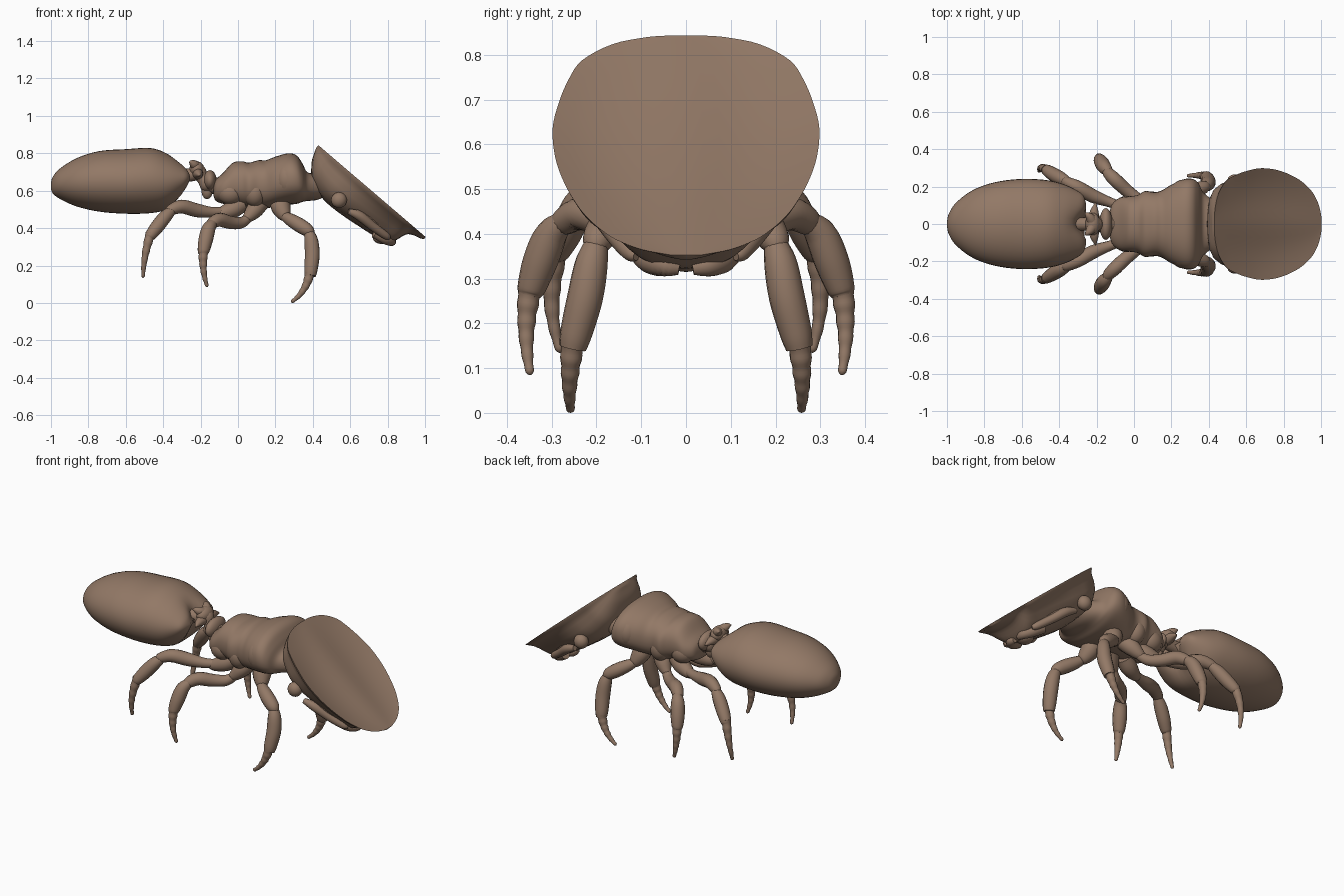
import bpy, bmesh, math
from mathutils import Vector

brown = bpy.data.materials.new("warm brown")
brown.diffuse_color = (0.29, 0.19, 0.133, 1)


def finish(name, bm, angle=50):
    bmesh.ops.recalc_face_normals(bm, faces=bm.faces)
    me = bpy.data.meshes.new(name)
    bm.to_mesh(me)
    bm.free()
    ob = bpy.data.objects.new(name, me)
    bpy.context.collection.objects.link(ob)
    me.materials.append(brown)
    bpy.ops.object.select_all(action='DESELECT')
    ob.select_set(True)
    bpy.context.view_layer.objects.active = ob
    bpy.ops.object.shade_smooth_by_angle(angle=math.radians(angle))
    return ob


def smooth_rows(rows, n):
    """Spline through rows of numbers."""
    out = []
    for i in range(len(rows) - 1):
        p = [Vector(rows[min(max(i + k, 0), len(rows) - 1)]) for k in (-1, 0, 1, 2)]
        for s in range(n):
            t = s / n
            out.append(p[1] + 0.5 * t * (p[2] - p[0] + t * (2 * p[0] - 5 * p[1] + 4 * p[2] - p[3]
                       + t * (3 * (p[1] - p[2]) + p[3] - p[0]))))
    return out + [Vector(rows[-1])]


def skin(name, rings, angle=50):
    bm = bmesh.new()
    vr = [[bm.verts.new(p) for p in r] for r in rings]
    for a, b in zip(vr, vr[1:]):
        for i in range(len(a)):
            j = (i + 1) % len(a)
            bm.faces.new((a[i], a[j], b[j], b[i]))
    bm.faces.new(vr[0])
    bm.faces.new(vr[-1])
    return finish(name, bm, angle)


def body(name, rows, power=1.0, notch=0.0, n=5, sides=40):
    """Loft along x from rows of (x, top, bottom, half width); notch dents the +x end."""
    rings = []
    for x, t, b, w in smooth_rows(rows, n):
        w = max(w, 0.004)
        ring = []
        for k in range(sides):
            c, s = math.cos(2 * math.pi * k / sides), math.sin(2 * math.pi * k / sides)
            c, s = (math.copysign(abs(v) ** power, v) for v in (c, s))
            y = w * c
            near = max(0, min(1, (x + .42) / .16)) ** 2
            ring.append((x - notch * near * math.exp(-(y / .06) ** 2), y,
                         (t + b) / 2 + (t - b) / 2 * s))
        rings.append(ring)
    return skin(name, rings)


def tube(name, rows, n=5, sides=14):
    """Round tube through rows of (x, y, z, radius)."""
    vecs = smooth_rows(rows, n)
    pts = [v.to_3d() for v in vecs]
    rings = []
    for i, p in enumerate(pts):
        d = (pts[min(i + 1, len(pts) - 1)] - pts[max(i - 1, 0)]).normalized()
        u = d.cross(Vector((0.3, 1, 0.1))).normalized()
        v = d.cross(u)
        r = max(vecs[i][3], 0.002)
        rings.append([p + r * (u * math.cos(a) + v * math.sin(a))
                      for a in (2 * math.pi * k / sides for k in range(sides))])
    return skin(name, rings)


def ball(name, loc, size):
    bm = bmesh.new()
    bmesh.ops.create_uvsphere(bm, u_segments=24, v_segments=14, radius=1)
    for v in bm.verts:
        v.co = Vector(loc) + Vector([a * b for a, b in zip(v.co, size)])
    return finish(name, bm)


def both(fn, name, data, *rest):
    """Make a left and a right copy across y = 0."""
    for side, s in (("right", -1), ("left", 1)):
        if isinstance(data, list):
            fn(side + "_" + name, [(x, s * y, z, r) for x, y, z, r in data], *rest)
        else:
            fn(side + "_" + name, (data[0], s * data[1], data[2]), *rest)


# Abdomen with a dented front
body("abdomen", [(-1, .64, .61, .01), (-.99, .675, .585, .055), (-.95, .72, .555, .115),
                 (-.86, .775, .515, .182), (-.74, .812, .488, .224), (-.6, .822, .477, .241),
                 (-.47, .828, .48, .235), (-.38, .80, .50, .214), (-.31, .76, .555, .182),
                 (-.27, .725, .61, .15), (-.25, .69, .65, .09)], 1, .05)

# Waist: two nodes with spikes
tube("waist", [(-.34, 0, .68, .04), (-.25, 0, .685, .035), (-.215, 0, .70, .045), (-.19, 0, .67, .035),
               (-.16, 0, .645, .055), (-.13, 0, .63, .045), (-.09, 0, .62, .06)])
ball("front_waist_node", (-.15, 0, .655), (.035, .085, .055))
ball("rear_waist_node", (-.22, 0, .715), (.04, .06, .042))
both(tube, "waist_spike", [(-.22, .01, .725, .03), (-.235, .035, .74, .024), (-.25, .05, .75, .014),
                           (-.26, .06, .752, .002)])
both(tube, "waist_side_spike", [(-.215, .02, .69, .03), (-.212, .07, .69, .022), (-.205, .115, .68, .002)])
ball("waist_keel", (-.165, 0, .6), (.03, .03, .045))

# Thorax
body("thorax", [(-.13, .63, .57, .06), (-.118, .66, .545, .105), (-.08, .695, .53, .138),
                (-.03, .748, .52, .147), (.02, .757, .515, .155), (.06, .75, .51, .176),
                (.11, .763, .505, .17), (.15, .763, .505, .18), (.2, .782, .515, .21),
                (.27, .80, .525, .24), (.315, .787, .53, .24), (.345, .745, .54, .218),
                (.37, .70, .545, .17), (.42, .69, .55, .13), (.47, .68, .57, .1)], .88)
both(ball, "thorax_shoulder", (.265, .14, .66), (.08, .098, .1))
both(ball, "thorax_side_plate", (.09, .11, .59), (.06, .065, .075))
both(ball, "thorax_rear_plate", (-.04, .085, .59), (.07, .065, .065))

# Head: dished shield above, skull below that narrows toward the jaws
O, U, N = Vector((.43, 0, .843)), Vector((.76, 0, -.65)), Vector((.65, 0, .76))
stations = [(0, .04, .02), (.006, .09, .035), (.03, .165, .09), (.085, .232, .155), (.15, .262, .19),
            (.23, .284, .205), (.32, .298, .203), (.42, .292, .192), (.51, .271, .18),
            (.59, .24, .165), (.635, .214, .14), (.665, .192, .06), (.7, .158, .035),
            (.735, .1, .025), (.755, .03, .014)]
wide = [(.985, .06), (.93, .13), (.885, .28), (.85, .48), (.77, .7), (.62, .87), (.42, .96), (.2, .99)]
slim = [(.98, .07), (.9, .15), (.78, .27), (.68, .43), (.59, .6), (.48, .77), (.35, .9), (.18, .97)]
rings = []
for t, w, d in smooth_rows(stations, 4):
    w, d = max(w, .01), max(d, .01)
    f = math.sin(math.pi * min(max(t / .755, 0), 1))
    ring = []
    for k in range(17):
        y = 1 - k / 8
        dish = -.03 * f * (1 - abs(y) ** 3) + .014 * f * math.exp(-(y / .35) ** 2)
        ring.append(O + U * t + N * dish + Vector((0, w * y, 0)))
    m = max(0, min(1, (t - .22) / .35))
    under = [(a * (1 - m) + c * m, b * (1 - m) + e * m) for (a, b), (c, e) in zip(wide, slim)]
    lower = [(-y, z) for y, z in under] + [(0, 1)] + under[::-1]
    ring += [O + U * t - N * d * z + Vector((0, w * y, 0)) for y, z in lower]
    rings.append(ring)
skin("shield_head", rings, 60)

# Eyes, folded antennae and jaws
both(ball, "eye", (.54, .228, .55), (.042, .038, .042))
both(tube, "antenna", [(.59, .215, .49, .015), (.65, .2, .465, .026), (.72, .165, .41, .024),
                       (.79, .125, .36, .02), (.81, .11, .35, .01)])
both(tube, "antenna_base", [(.84, .085, .375, .012), (.78, .12, .405, .022), (.7, .17, .455, .02),
                            (.63, .205, .49, .012)])
both(tube, "jaw", [(.73, .105, .375, .028), (.785, .085, .345, .03), (.82, .05, .33, .026),
                   (.825, .015, .322, .014)])
ball("mouth", (.77, 0, .35), (.05, .05, .035))


# Legs: hip, thigh, shin and ringed foot from joint positions
def leg(name, hip, thigh, shin, foot):
    both(tube, name + "_hip", hip)
    both(tube, name + "_thigh", thigh)
    both(tube, name + "_shin", shin)
    a, b, c = (Vector(p) for p in foot)
    rows = []
    for k in range(11):
        t = k / 10
        p = a * (1 - t) ** 2 + b * 2 * t * (1 - t) + c * t * t
        rows.append((*p, (.027 - .018 * t) * (1.05 if k % 2 == 0 else .95)))
    both(tube, name + "_foot", rows + [(*(c + (c - b) * .08), .002)], 3)


leg("front_leg",
    [(.22, .07, .56, .05), (.23, .1, .51, .052), (.25, .13, .465, .034), (.26, .14, .45, .014)],
    [(.24, .13, .47, .022), (.28, .155, .445, .034), (.33, .18, .415, .039), (.375, .198, .385, .034),
     (.392, .205, .36, .018)],
    [(.37, .195, .395, .02), (.39, .21, .34, .036), (.397, .225, .26, .04), (.39, .245, .18, .036),
     (.386, .253, .145, .03)],
    [(.384, .253, .16), (.365, .264, .06), (.29, .258, .008)])
leg("middle_leg",
    [(.12, .06, .54, .05), (.09, .09, .5, .047), (.06, .11, .465, .034), (.03, .125, .44, .016)],
    [(.07, .1, .47, .022), (.02, .135, .43, .03), (-.04, .18, .43, .035), (-.1, .235, .445, .037),
     (-.14, .275, .425, .03), (-.152, .29, .41, .014)],
    [(-.125, .265, .435, .02), (-.155, .3, .40, .036), (-.172, .325, .34, .039), (-.184, .345, .28, .032),
     (-.185, .35, .262, .025)],
    [(-.184, .348, .28), (-.195, .365, .18), (-.166, .349, .092)])
leg("hind_leg",
    [(.02, .06, .53, .045), (-.03, .08, .5, .047), (-.09, .1, .48, .033), (-.12, .11, .48, .016)],
    [(-.07, .095, .49, .024), (-.14, .12, .485, .028), (-.22, .15, .495, .037), (-.3, .195, .515, .037),
     (-.36, .225, .497, .028), (-.375, .235, .485, .014)],
    [(-.34, .217, .505, .02), (-.385, .24, .465, .035), (-.43, .265, .41, .037), (-.465, .287, .365, .031),
     (-.475, .292, .35, .025)],
    [(-.468, .288, .37), (-.505, .315, .25), (-.507, .283, .143)])
